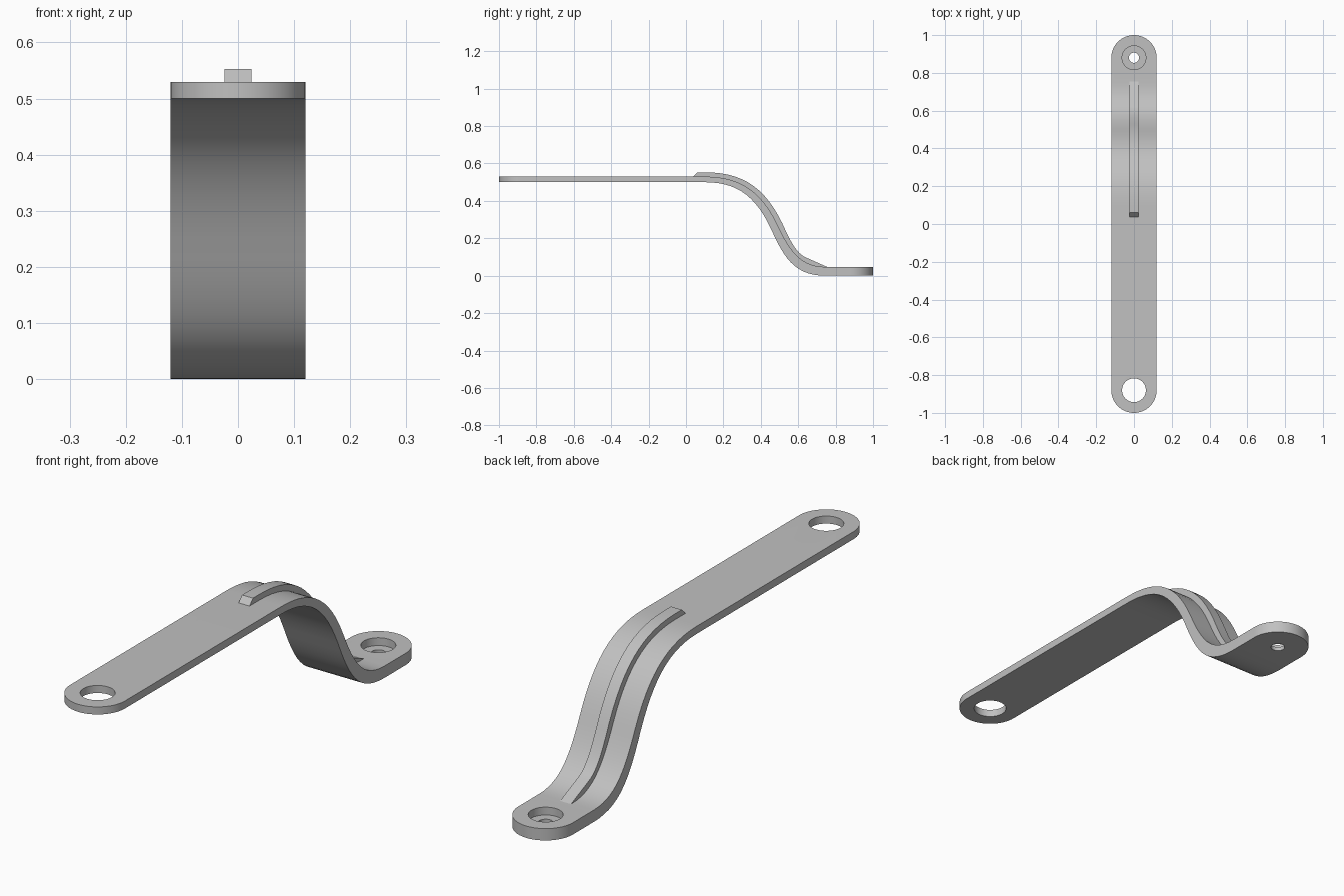
import bpy, bmesh, math
from mathutils import Vector
from mathutils.geometry import interpolate_bezier

old = bpy.data.objects.get("Cube")
if old:
    bpy.data.objects.remove(old, do_unlink=True)

HALF_W, END_Y = 0.12, 0.88

grey = bpy.data.materials.new("plain grey")
grey.use_nodes = True
grey.diffuse_color = (0.53, 0.53, 0.53, 1)
grey.node_tree.nodes["Principled BSDF"].inputs["Base Color"].default_value = grey.diffuse_color


def curve(*p, steps=14):
    """Points along a chain of Bezier pieces given as (y, z)."""
    v = [Vector((y, z, 0)) for y, z in p]
    out = []
    for i in range(0, len(v) - 1, 3):
        part = interpolate_bezier(*v[i:i + 4], steps)
        out += part[1:] if out else part
    return [(q.x, q.y) for q in out]


def prism(name, points, offset):
    """Extrude a closed outline of 3D points along offset."""
    bm = bmesh.new()
    face = bm.faces.new([bm.verts.new(p) for p in points])
    new = bmesh.ops.extrude_face_region(bm, geom=[face])["geom"]
    bmesh.ops.translate(bm, vec=offset, verts=[g for g in new if isinstance(g, bmesh.types.BMVert)])
    bmesh.ops.recalc_face_normals(bm, faces=bm.faces)
    mesh = bpy.data.meshes.new(name)
    bm.to_mesh(mesh)
    bm.free()
    mesh.materials.append(grey)
    obj = bpy.data.objects.new(name, mesh)
    bpy.context.collection.objects.link(obj)
    return obj


def side_prism(name, outline, half):
    return prism(name, [(-half, y, z) for y, z in outline], (2 * half, 0, 0))


def arc(y, r, start, end, n):
    angles = [start + (end - start) * i / n for i in range(n + 1)]
    return [(r * math.cos(a), y + r * math.sin(a)) for a in angles]


def upright_prism(name, outline, z0, z1):
    return prism(name, [(x, y, z0) for x, y in outline], (0, 0, z1 - z0))


def select(obj):
    bpy.ops.object.select_all(action='DESELECT')
    obj.select_set(True)
    bpy.context.view_layer.objects.active = obj


def cut(obj, tool, operation):
    mod = obj.modifiers.new("cut", 'BOOLEAN')
    mod.operation, mod.object, mod.solver = operation, tool, 'EXACT'
    select(obj)
    bpy.ops.object.modifier_apply(modifier=mod.name)
    bpy.data.objects.remove(tool, do_unlink=True)


# Bent strap: raised flat arm, S bend, thicker foot
top = curve((0.1, 0.53), (0.28, 0.53), (0.4, 0.46), (0.49, 0.27),
            (0.56, 0.12), (0.62, 0.047), (0.75, 0.047))
under = curve((0.1, 0.5), (0.27, 0.5), (0.37, 0.43), (0.455, 0.25),
              (0.53, 0.08), (0.59, 0), (0.75, 0))
outline = [(-1.1, 0.53)] + top + [(1.1, 0.047), (1.1, 0)] + under[::-1] + [(-1.1, 0.5)]
strap = side_prism("bent_strap", outline, HALF_W + 0.02)

# Round both ends
stadium = arc(END_Y, HALF_W, 0, math.pi, 32) + arc(-END_Y, HALF_W, math.pi, 2 * math.pi, 32)
cut(strap, upright_prism("end_shape", stadium, -0.2, 0.8), 'INTERSECT')

# Large arm hole, foot counterbore and small screw hole
for name, y, r, z0, z1 in (("arm_hole", -END_Y, 0.063, 0.4, 0.6),
                           ("foot_recess", END_Y, 0.063, 0.016, 0.2),
                           ("screw_hole", END_Y, 0.027, -0.1, 0.1)):
    circle = arc(y, r, 0, 2 * math.pi, 48)[:-1]
    cut(strap, upright_prism(name, circle, z0, z1), 'DIFFERENCE')

# Stiffening rib over the bend, its underside sunk in the strap
rib_top = curve((0.1, 0.553), (0.3, 0.553), (0.42, 0.475), (0.515, 0.28),
                (0.555, 0.19), (0.59, 0.12), (0.64, 0.098))
sunk = [(y - 0.006, z - 0.006) for y, z in top]
rib = side_prism("stiffening_rib", [(0.037, 0.529), (0.06, 0.553)] + rib_top
                 + [(0.755, 0.047)] + sunk[::-1], 0.024)

for obj in (strap, rib):
    select(obj)
    bpy.ops.object.shade_smooth_by_angle(angle=math.radians(25))
